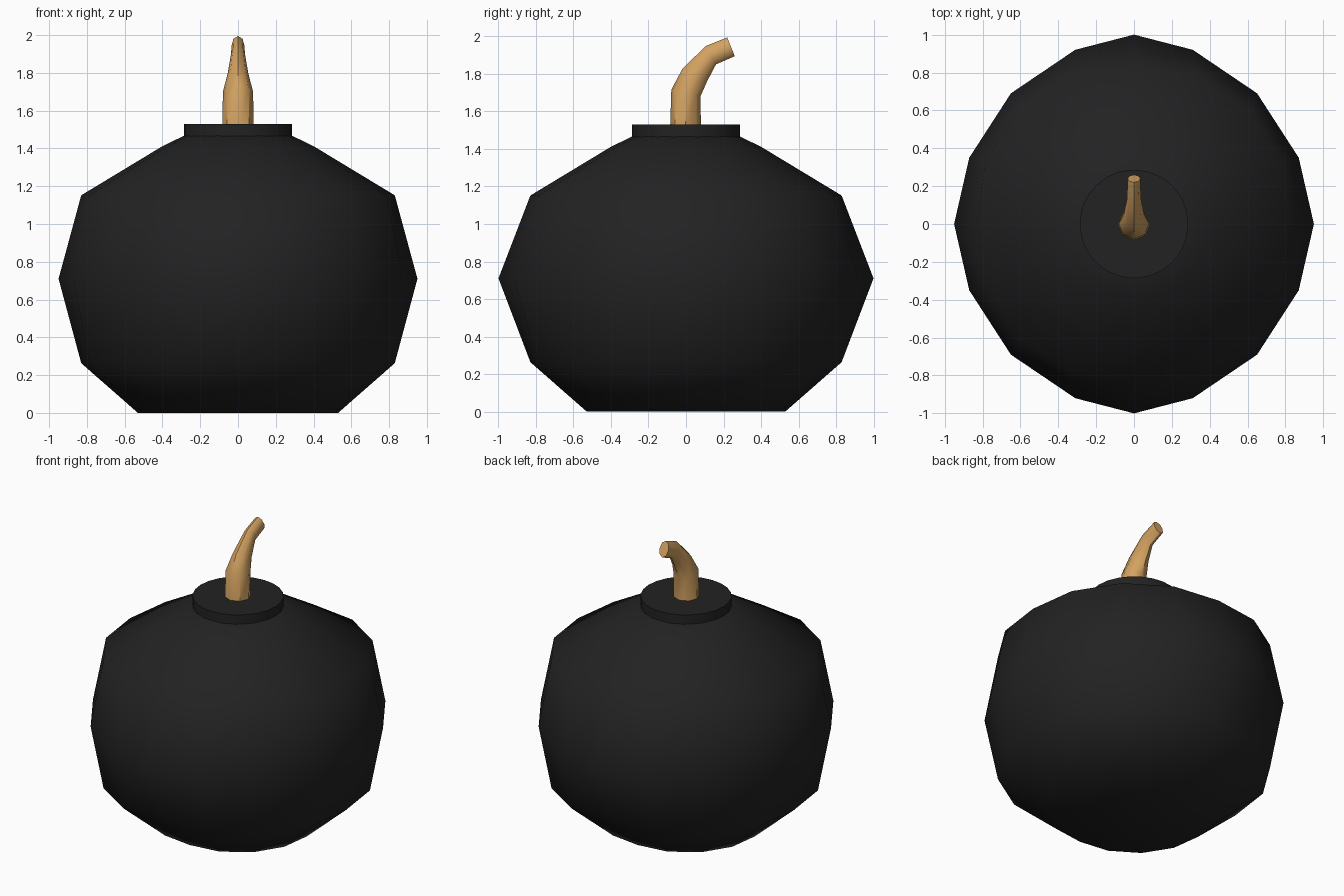
import bpy, bmesh, math
from mathutils import Vector

if "Cube" in bpy.data.objects:
    bpy.data.objects.remove(bpy.data.objects["Cube"])


def loft(name, rings, color, angle):
    """Skin a stack of equal-length closed rings, capped at both ends."""
    bm = bmesh.new()
    loops = [[bm.verts.new(p) for p in ring] for ring in rings]
    n = len(loops[0])
    for a, b in zip(loops, loops[1:]):
        for i in range(n):
            j = (i + 1) % n
            bm.faces.new((a[i], a[j], b[j], b[i]))
    bm.faces.new(loops[0][::-1])
    bm.faces.new(loops[-1])
    bmesh.ops.recalc_face_normals(bm, faces=bm.faces[:])
    me = bpy.data.meshes.new(name)
    bm.to_mesh(me)
    bm.free()
    ob = bpy.data.objects.new(name, me)
    bpy.context.collection.objects.link(ob)
    mat = bpy.data.materials.new(name + "_colour")
    mat.diffuse_color = color
    mat.use_nodes = True
    mat.node_tree.nodes["Principled BSDF"].inputs["Base Color"].default_value = mat.diffuse_color
    me.materials.append(mat)
    bpy.ops.object.select_all(action='DESELECT')
    ob.select_set(True)
    bpy.context.view_layer.objects.active = ob
    bpy.ops.object.shade_smooth_by_angle(angle=math.radians(angle))
    return ob


def circle(r, z, bulge=0.0, n=16):
    pts = []
    for i in range(n):
        a = math.tau * i / n
        rr = r + bulge * abs(math.sin(2 * a))
        pts.append(Vector((rr * math.cos(a), rr * math.sin(a), z)))
    return pts


# equator: slightly uneven 16-gon, mirrored from one quadrant
quad = [(0.95, 0), (0.87, 0.35), (0.65, 0.69), (0.31, 0.92), (0, 1)]
half = quad + [(-x, y) for x, y in quad[-2::-1]]
equator = [Vector((x, y, 0.71)) for x, y in half + [(x, -y) for x, y in half[-2:0:-1]]]

BLACK = (0.016, 0.016, 0.016, 1)

# round body with flat bottom
loft("body", [circle(0.53, 0, 0.02), circle(0.83, 0.263, 0.03), equator,
              circle(0.83, 1.152, 0.03), circle(0.40, 1.412), circle(0.27, 1.475)],
     BLACK, 60)

# neck collar
loft("neck", [circle(0.287, 1.40, n=24), circle(0.287, 1.53, n=24)], BLACK, 40)

# curved fuse: (centre y, centre z, tilt in degrees, half width x, half depth)
path = [(-0.003, 1.50, 0, 0.083, 0.082),
        (0.0, 1.68, -8, 0.081, 0.081),
        (0.047, 1.795, 25, 0.055, 0.074),
        (0.132, 1.90, 60, 0.037, 0.056),
        (0.24, 1.945, 68, 0.034, 0.054)]
path[1] = (0.0, 1.70, 12, 0.08, 0.08)
rings = []
for y, z, tilt, hx, hd in path:
    t = math.radians(tilt)
    ring = []
    for i in range(8):
        a = math.tau * i / 8
        d = hd * math.sin(a)
        ring.append(Vector((hx * math.cos(a), y + d * math.cos(t), z - d * math.sin(t))))
    rings.append(ring)
loft("fuse", rings, (0.65, 0.36, 0.12, 1), 45)
